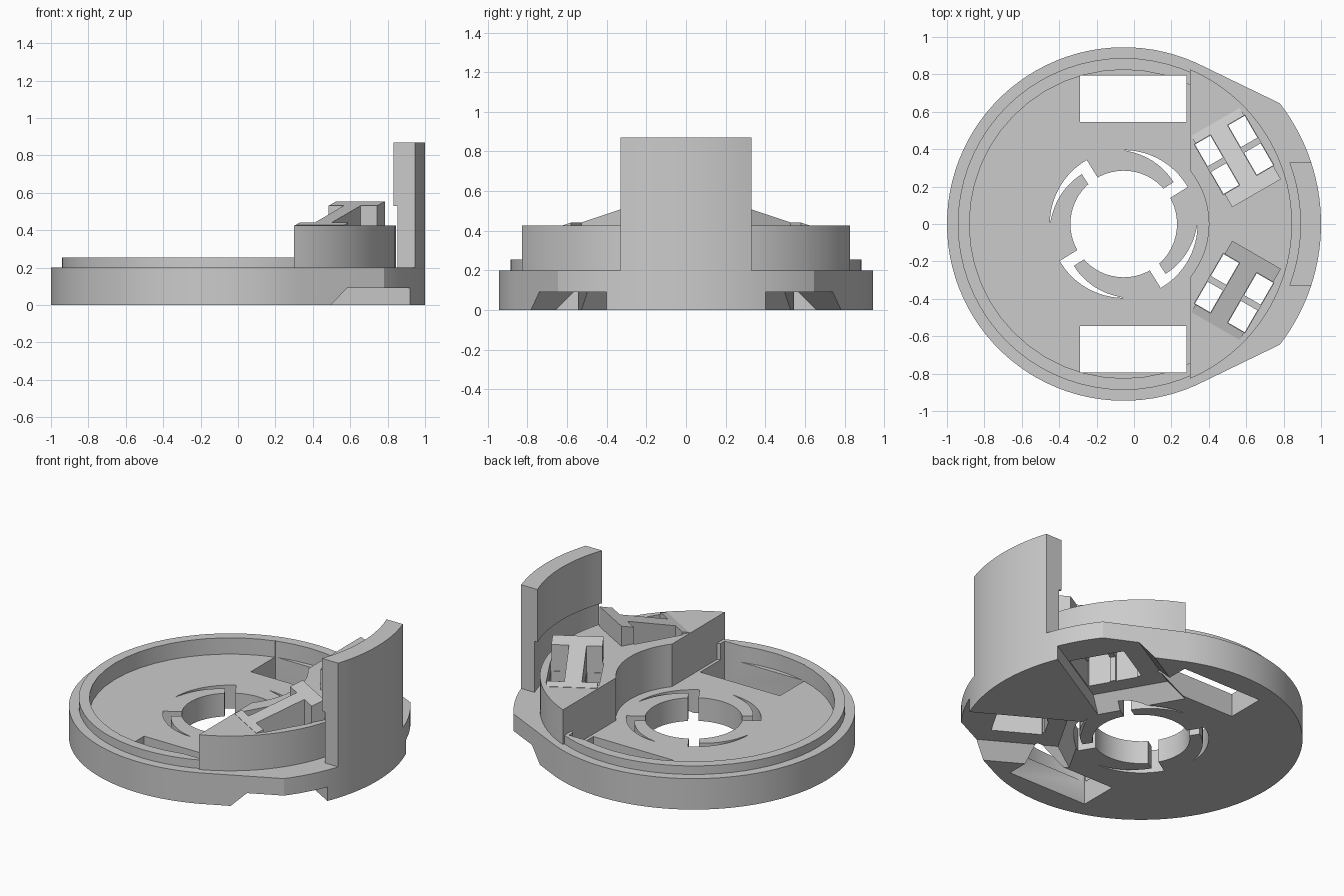
import bpy, bmesh
from math import sin, cos, radians, degrees, asin, acos
from mathutils import Vector

cube = bpy.data.objects.get("Cube")
if cube:
    bpy.data.objects.remove(cube)

CX = -0.055      # shared centre of every arc
WALL_Y = 0.33    # half width of the upright wall
FLOOR = 0.15     # recess floor height

grey = bpy.data.materials.new("grey plastic")
grey.use_nodes = True
GREY = (0.6, 0.6, 0.6, 1)
grey.diffuse_color = GREY
grey.node_tree.nodes["Principled BSDF"].inputs["Base Color"].default_value = GREY


def finish(name, bm):
    bmesh.ops.recalc_face_normals(bm, faces=bm.faces[:])
    mesh = bpy.data.meshes.new(name)
    bm.to_mesh(mesh)
    bm.free()
    mesh.materials.append(grey)
    ob = bpy.data.objects.new(name, mesh)
    bpy.context.collection.objects.link(ob)
    return ob


def arc(r, a, b, n):
    """Points on an arc about the shared centre, angles in degrees."""
    angles = [radians(a + (b - a) * i / n) for i in range(n + 1)]
    return [(CX + r * cos(t), r * sin(t)) for t in angles]


def circle(r, n):
    return arc(r, 0, 360, n)[:-1]


def prism(name, outline, z0, z1):
    """Closed extrusion of a flat outline."""
    bm = bmesh.new()
    low = [bm.verts.new((x, y, z0)) for x, y in outline]
    high = [bm.verts.new((x, y, z1)) for x, y in outline]
    bm.faces.new(low[::-1])
    bm.faces.new(high)
    for i in range(len(low)):
        bm.faces.new((low[i - 1], low[i], high[i], high[i - 1]))
    return finish(name, bm)


def hull(name, points):
    bm = bmesh.new()
    for p in points:
        bm.verts.new(p)
    bmesh.ops.convex_hull(bm, input=bm.verts[:])
    return finish(name, bm)


def combine(target, tool, operation):
    """Apply a boolean, then discard the tool object."""
    tool.hide_render = True
    mod = target.modifiers.new("boolean", "BOOLEAN")
    mod.operation, mod.solver, mod.object = operation, "MANIFOLD", tool
    bpy.context.view_layer.update()
    result = bpy.data.meshes.new_from_object(
        target.evaluated_get(bpy.context.evaluated_depsgraph_get()))
    target.modifiers.clear()
    target.data = result
    bpy.data.objects.remove(tool)


def tilted(side, u, v, z):
    """Point in the frame of a bracket turned 30 degrees, mirrored by side."""
    x = u * cos(radians(30)) + v * sin(radians(30))
    y = u * sin(radians(30)) - v * cos(radians(30))
    return Vector((x, side * y, z))


def tilted_box(name, side, us, vs, zs):
    return hull(name, [tilted(side, u, v, z) for u in us for v in vs for z in zs])


# Base disc with the wider nose that carries the wall
wall_a = degrees(asin(WALL_Y / 1.055))
outline = (arc(1.055, -37.7, -wall_a, 8)[:-1] + arc(1.055, -wall_a, wall_a, 14)
           + arc(1.055, wall_a, 37.7, 8)[1:] + arc(0.945, 66, 294, 64))
body = prism("base_body", outline, 0, 0.2)

# Raised lip and recessed floor
combine(body, prism("lip", circle(0.887, 72), 0.1, 0.255), "UNION")
combine(body, prism("recess", circle(0.825, 48), FLOOR, 0.5), "DIFFERENCE")

# Raised crescent block beside the wall
outer_a = degrees(acos(0.355 / 0.9))
inner_a = degrees(acos(0.355 / 0.455))
crescent = arc(0.9, -outer_a, outer_a, 40) + arc(0.455, inner_a, -inner_a, 20)
combine(body, prism("raised_block", crescent, 0.1, 0.425), "UNION")

for side in (1, -1):
    # Sloping H-shaped bracket on the block
    wedge = [tilted(side, u, v, z) for u in (0.5, 0.8)
             for v, z in ((-0.255, 0.38), (-0.255, 0.427), (0.185, 0.555), (0.185, 0.38))]
    combine(body, hull("bracket", wedge), "UNION")
    for u0, u1 in ((0.495, 0.59), (0.70, 0.802)):
        # Pocket beside the web, then two through windows split by a cross bar
        combine(body, tilted_box("pocket", side, (u0 - 0.003, u1 + 0.003),
                                 (-0.208, 0.103), (0.36, 0.7)), "DIFFERENCE")
        for vs in ((-0.205, -0.07), (-0.035, 0.10)):
            combine(body, tilted_box("window", side, (u0, u1), vs, (-0.1, 0.5)), "DIFFERENCE")

    # Flared cavity under the bracket, open at the rim
    cavity = [tilted(side, u, v, z) for u0, v0, z in ((0.27, -0.47, -0.045), (0.39, -0.35, 0.09))
              for u in (u0, 1.3) for v in (v0, 0.112)]
    combine(body, hull("cavity", cavity), "DIFFERENCE")
    combine(body, tilted_box("cavity_roof", side, (0.506, 0.808), (-0.23, 0.107), (0.05, 0.25)),
            "DIFFERENCE")

    # Rectangular opening through the floor
    opening = [(x, side * y) for x, y in
               ((-0.29, 0.545), (0.28, 0.545), (0.28, 0.795), (-0.29, 0.795))]
    combine(body, prism("opening", opening, -0.1, 0.4), "DIFFERENCE")

# Central hole and four tapering bayonet slots
combine(body, prism("hub_hole", circle(0.285, 56), -0.1, 0.4), "DIFFERENCE")
for k in range(4):
    turn = 90 * k
    slot = arc(0.395, turn + 30, turn + 90, 16)
    steps = 12
    for i in range(1, steps + 1):
        t = i / steps
        slot += arc(0.393 - 0.045 * t, turn + 90 - 50 * t, turn + 90, 1)[:1]
    slot += arc(0.25, turn + 43, turn + 29, 1)
    combine(body, prism("bayonet_slot", slot, -0.1, 0.4), "DIFFERENCE")

# Upright curved wall with a thinner lower part
parts = [body]
for name, r, z0, z1 in (("wall_lower", 0.965, 0.2, 0.53), ("wall_upper", 0.945, 0.53, 0.87)):
    a = degrees(asin(WALL_Y / r))
    shape = arc(1.055, -wall_a, wall_a, 14) + arc(r, a, -a, 14)
    parts.append(prism(name, shape, z0, z1))

# Smooth curved sides, crisp edges
bpy.ops.object.select_all(action="DESELECT")
for ob in parts:
    ob.select_set(True)
bpy.context.view_layer.objects.active = body
bpy.ops.object.shade_smooth_by_angle(angle=radians(20))
